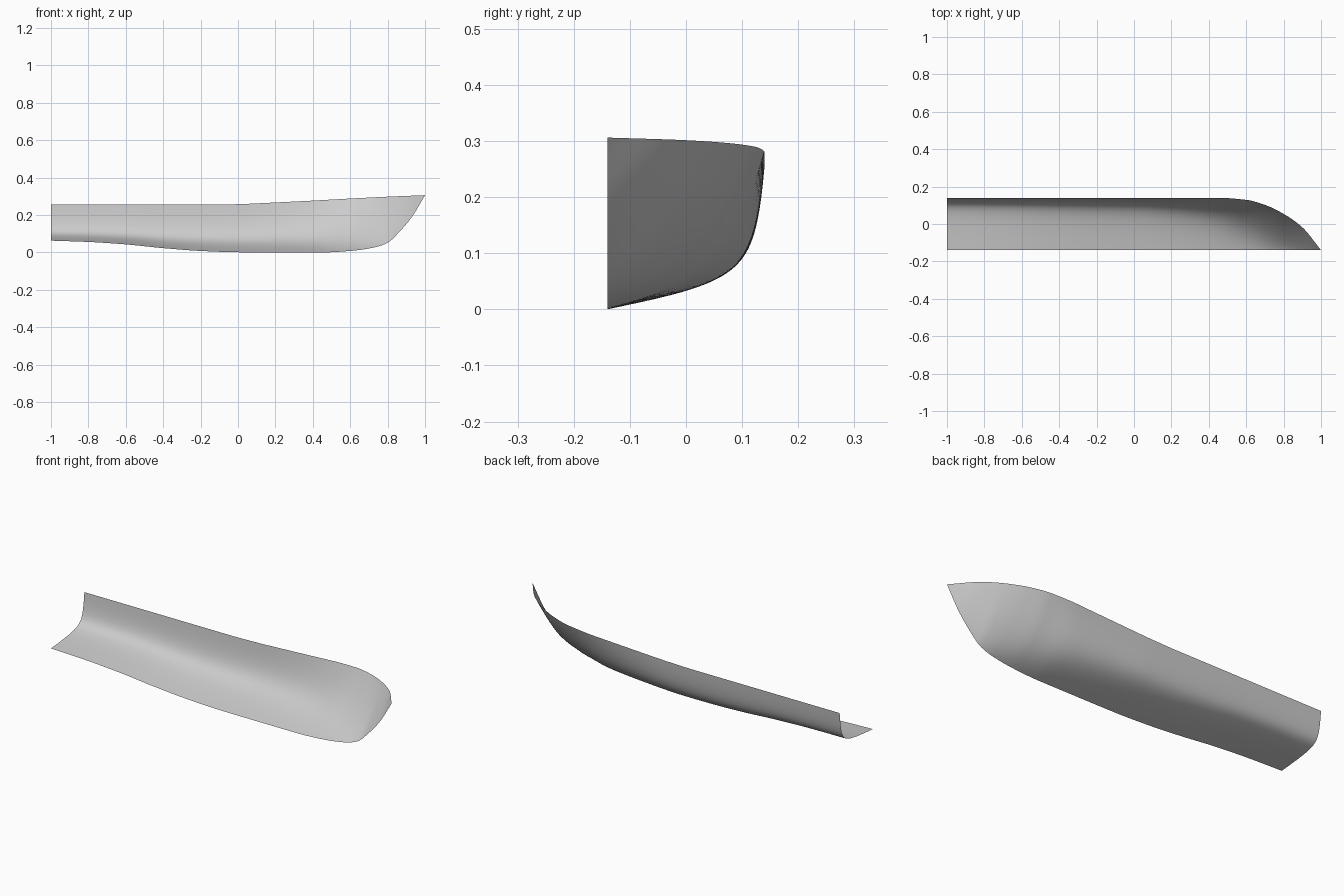
import bpy, bmesh

if "Cube" in bpy.data.objects:
    bpy.data.objects.remove(bpy.data.objects["Cube"])

CENTRE_Y = -0.14   # centreline of the half hull


def curve(pts):
    """Smooth monotone interpolation through (x, value) points."""
    xs, ys = zip(*pts)
    n = len(xs)
    d = [(ys[i + 1] - ys[i]) / (xs[i + 1] - xs[i]) for i in range(n - 1)]
    m = [d[0]]
    for i in range(1, n - 1):
        a, b = d[i - 1], d[i]
        m.append(2 * a * b / (a + b) if a * b > 0 else 0.0)
    m.append(d[-1])

    def f(x):
        i = max(j for j in range(n - 1) if xs[j] <= x or j == 0)
        h = xs[i + 1] - xs[i]
        t = (x - xs[i]) / h
        return ((2*t**3 - 3*t**2 + 1) * ys[i] + (t**3 - 2*t**2 + t) * h * m[i]
                + (3*t**2 - 2*t**3) * ys[i + 1] + (t**3 - t**2) * h * m[i + 1])
    return f


# Hull lines along the length
keel = curve([(-1, .063), (-.8, .056), (-.6, .043), (-.4, .023), (-.2, .008), (0, .001), (.2, 0),
              (.45, 0), (.6, .008), (.73, .027), (.8, .052), (.865, .112), (.93, .19), (1, .306)])
sheer = curve([(-1, .255), (-.15, .255), (0, .258), (.2, .267), (.4, .277), (.6, .288),
               (.8, .298), (1, .306)])
beam = curve([(-1, .28), (.45, .28), (.6, .269), (.7, .242), (.8, .194), (.9, .122), (1, 0)])
# Bilge corner as fractions of beam and depth, and how tight the bilge is
bilge_y = curve([(-1, .945), (0, .935), (.2, .89), (.4, .8), (.6, .62), (.8, .47), (1, .5)])
bilge_z = curve([(-1, .115), (-.5, .15), (0, .19), (.6, .2), (.8, .23), (.9, .33), (1, .5)])
weight = curve([(-1, 3), (0, 2.2), (.4, 1.7), (.6, 1.2), (.8, .8), (1, .6)])

# Half hull skin: rational quadratic sections lofted from stern to bow
NX, NS = 120, 28
bm = bmesh.new()
rows = []
for i in range(NX + 1):
    x = -1 + 2 * (1 - (1 - i / NX) ** 1.6)
    k, s, b, w = keel(x), sheer(x), beam(x), weight(x)
    cy, cz = bilge_y(x) * b, k + bilge_z(x) * (s - k)
    row = []
    for j in range(NS + 1):
        t = j / NS
        a0, a1, a2 = (1 - t) ** 2, 2 * t * (1 - t) * w, t * t
        q = a0 + a1 + a2
        row.append(bm.verts.new((x, CENTRE_Y + (a1 * cy + a2 * b) / q,
                                 (a0 * k + a1 * cz + a2 * s) / q)))
    rows.append(row)
for r0, r1 in zip(rows, rows[1:]):
    for j in range(NS):
        bm.faces.new((r0[j], r0[j + 1], r1[j + 1], r1[j]))
bmesh.ops.remove_doubles(bm, verts=bm.verts, dist=1e-5)
for f in bm.faces:
    f.smooth = True
bm.normal_update()
# Outside of the skin faces +y and down
if sum(f.normal.y * f.calc_area() for f in bm.faces) < 0:
    bmesh.ops.reverse_faces(bm, faces=bm.faces[:])

mesh = bpy.data.meshes.new("half_hull")
bm.to_mesh(mesh)
bm.free()
hull = bpy.data.objects.new("half_hull", mesh)
bpy.context.collection.objects.link(hull)

grey = bpy.data.materials.new("light grey")
grey.diffuse_color = (0.6, 0.6, 0.6, 1)
grey.use_nodes = True
grey.node_tree.nodes["Principled BSDF"].inputs["Base Color"].default_value = grey.diffuse_color
mesh.materials.append(grey)
